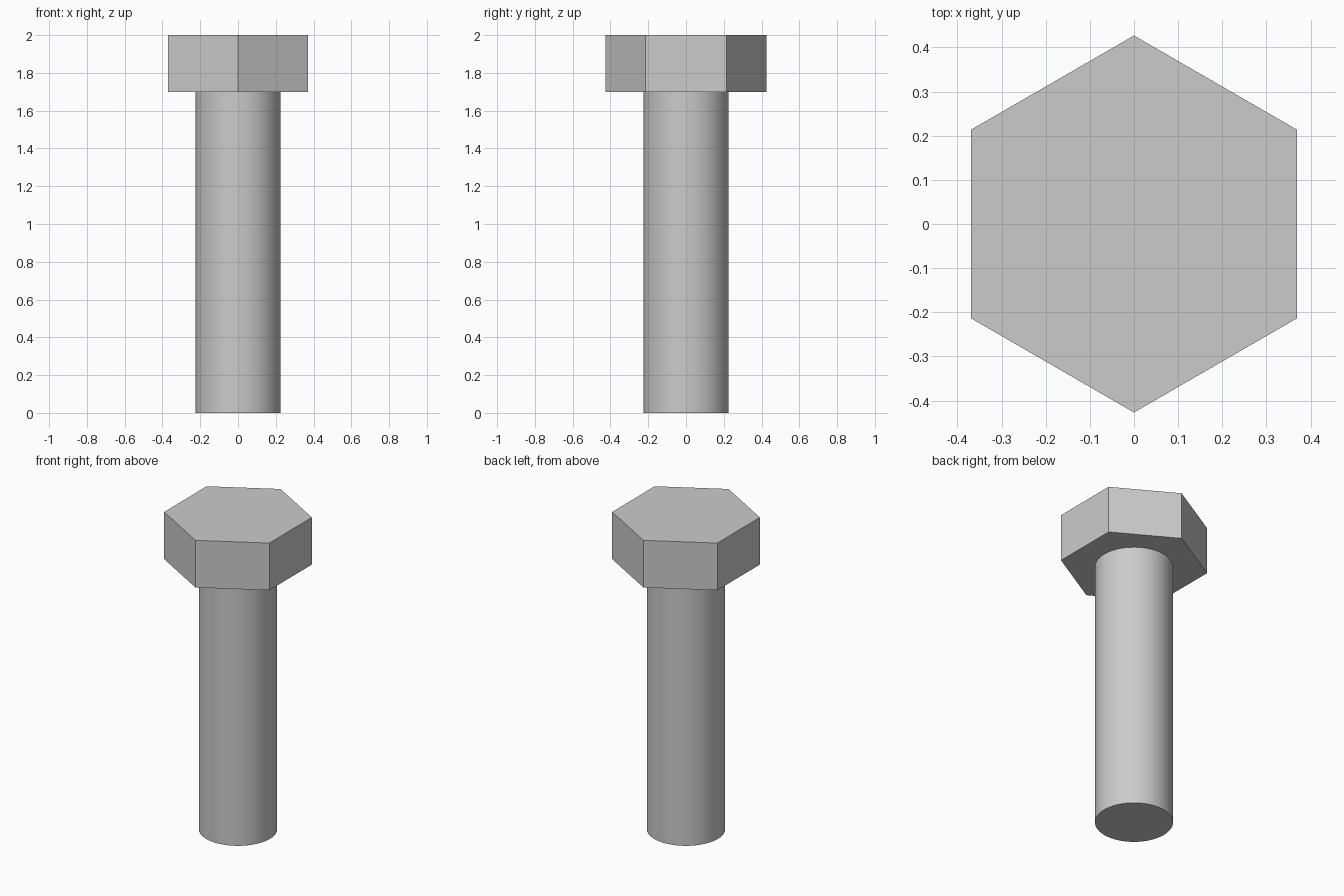
import bpy
import math

cube = bpy.data.objects.get("Cube")
if cube:
    bpy.data.objects.remove(cube, do_unlink=True)

HEAD_BOTTOM = 1.7
TOP = 2.0

# Plain grey metal
steel = bpy.data.materials.new("grey_steel")
steel.use_nodes = True
colour = (0.6, 0.6, 0.6, 1.0)
steel.diffuse_color = colour
steel.node_tree.nodes["Principled BSDF"].inputs["Base Color"].default_value = colour


def prism(name, sides, radius, bottom, top):
    """Upright prism with its first corner towards the back."""
    bpy.ops.mesh.primitive_cylinder_add(
        vertices=sides, radius=radius, depth=top - bottom,
        location=(0, 0, (bottom + top) / 2))
    part = bpy.context.object
    part.name = name
    part.data.materials.append(steel)
    return part


# Hexagonal head, with corners at front and back
prism("hex_head", 6, 0.427, HEAD_BOTTOM, TOP)

# Smooth round shank
prism("shank", 64, 0.225, 0, HEAD_BOTTOM)
bpy.ops.object.shade_smooth_by_angle(angle=math.radians(30))
